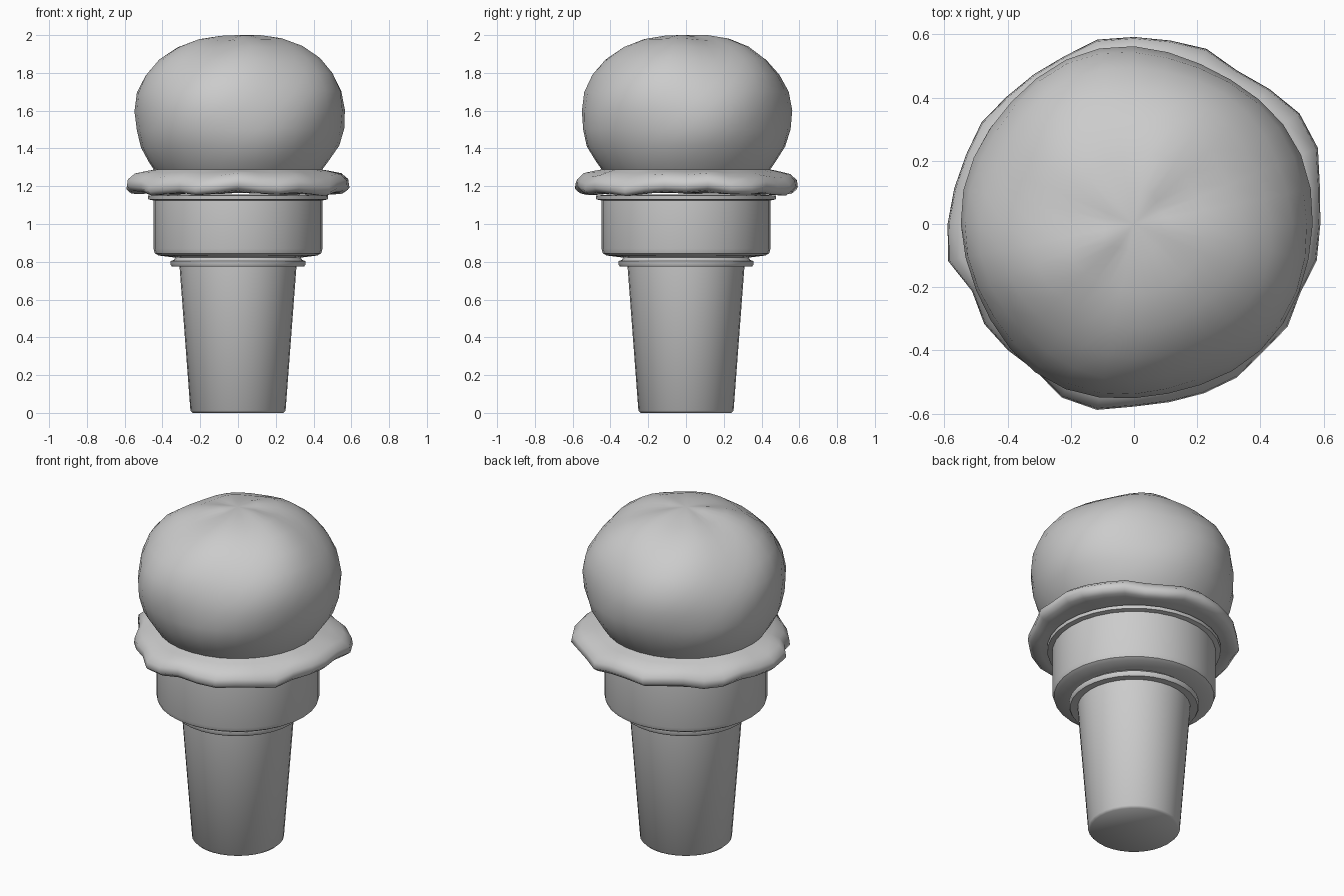
import bpy, bmesh, math
from math import sin, cos, pi

cube = bpy.data.objects.get("Cube")
if cube:
    bpy.data.objects.remove(cube, do_unlink=True)

grey = bpy.data.materials.new("plain grey")
grey.use_nodes = True
COLOR = (0.6, 0.6, 0.6, 1)
grey.diffuse_color = COLOR
grey.node_tree.nodes["Principled BSDF"].inputs["Base Color"].default_value = COLOR

SEGS = 32


def lathe(name, profile, warp=None, angle=40, closed=False):
    """Spin (radius, z) points round z; warp(i, j, r, z) may move each point."""
    bm = bmesh.new()
    rings = []
    for j, (r, z) in enumerate(profile):
        if r == 0:
            rings.append([bm.verts.new((0, 0, z))] * SEGS)
            continue
        ring = []
        for i in range(SEGS):
            a = 2 * pi * i / SEGS
            rr, zz = warp(i, j, r, z) if warp else (r, z)
            ring.append(bm.verts.new((rr * cos(a), rr * sin(a), zz)))
        rings.append(ring)
    pairs = list(zip(rings, rings[1:]))
    if closed:
        pairs.append((rings[-1], rings[0]))
    for low, high in pairs:
        for i in range(SEGS):
            k = (i + 1) % SEGS
            quad = (low[i], low[k], high[k], high[i])
            bm.faces.new(list(dict.fromkeys(quad)))
    bmesh.ops.recalc_face_normals(bm, faces=bm.faces)
    mesh = bpy.data.meshes.new(name)
    bm.to_mesh(mesh)
    bm.free()
    obj = bpy.data.objects.new(name, mesh)
    bpy.context.collection.objects.link(obj)
    mesh.materials.append(grey)
    bpy.ops.object.select_all(action='DESELECT')
    obj.select_set(True)
    bpy.context.view_layer.objects.active = obj
    bpy.ops.object.shade_smooth_by_angle(angle=math.radians(angle))
    return obj


# Tapered cone stem
lathe("cone_stem", [(0, 0), (0.24, 0), (0.252, 0.012), (0.31, 0.78)], angle=60)

# Thin collar between stem and cup
lathe("cone_collar", [(0.30, 0.775), (0.35, 0.775), (0.357, 0.785), (0.357, 0.803),
                      (0.34, 0.81), (0.33, 0.825)])

# Wide cup with a rim
lathe("cone_cup", [(0.30, 0.822), (0.33, 0.822), (0.42, 0.833), (0.44, 0.845),
                   (0.448, 0.87), (0.448, 1.125), (0.475, 1.13), (0.477, 1.15),
                   (0.42, 1.155)])

# Ragged skirt of ice cream: outer radius at each step round the edge
EDGE = [.59, .60, .63, .63, .605, .585, .60, .592, .592, .595, .575, .57, .57, .58, .575, .58,
        .59, .60, .555, .57, .565, .56, .595, .60, .578, .575, .58, .585, .575, .585, .57, .59]


def ragged(i, j, r, z):
    share = max(0, (r - 0.44) / 0.15)
    lift = 0.012 * sin(i * 1.9) + 0.008 * sin(i * 0.8 + 1)
    return r + (EDGE[i] - 0.59) * share, z + lift * share


lathe("ice_cream_skirt", [(0.42, 1.165), (0.52, 1.16), (0.565, 1.163), (0.59, 1.185),
                          (0.585, 1.22), (0.55, 1.255), (0.49, 1.275), (0.44, 1.29)],
      ragged, angle=70, closed=True)


# Slightly lumpy scoop
def lumpy(i, j, r, z):
    a = 2 * pi * i / SEGS
    k = 0.006 * sin(3 * a + z * 5) + 0.007 * sin(5 * a - z * 9 + 1) + 0.008 * cos(a)
    k *= min(1, max(0, (z - 1.3) * 6))
    return r + k, z + 0.5 * k


lathe("ice_cream_scoop", [(0.40, 1.24), (0.44, 1.28), (0.475, 1.33), (0.525, 1.41),
                          (0.549, 1.50), (0.557, 1.60), (0.541, 1.70), (0.495, 1.79),
                          (0.425, 1.87), (0.33, 1.935), (0.22, 1.976), (0.10, 1.994),
                          (0, 2.0)], lumpy, angle=70)
